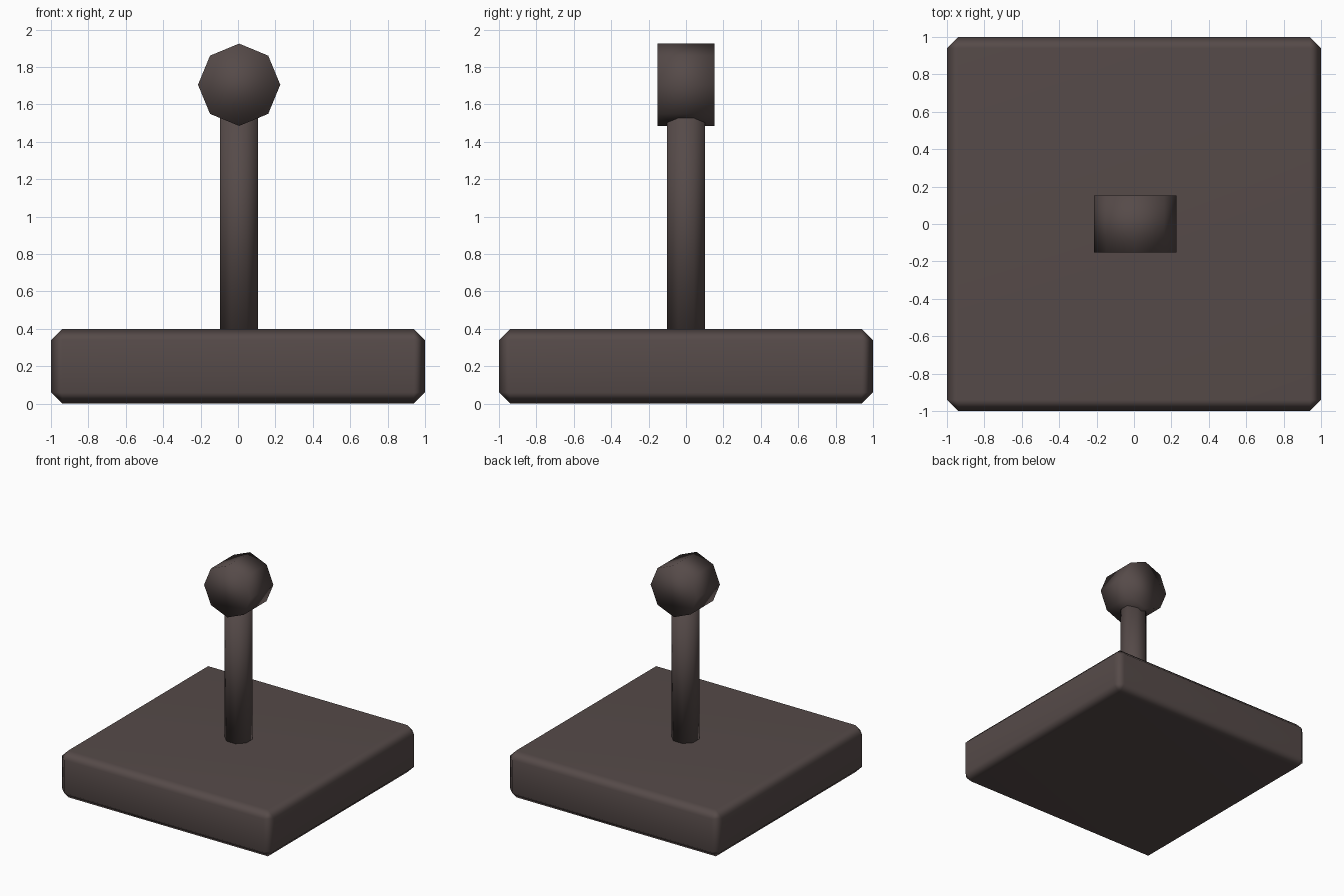
import bpy, math

if "Cube" in bpy.data.objects:
    bpy.data.objects.remove(bpy.data.objects["Cube"])

mat = bpy.data.materials.new("dark brown grey")
mat.diffuse_color = (0.092, 0.069, 0.066, 1.0)
mat.use_nodes = True
mat.node_tree.nodes["Principled BSDF"].inputs["Base Color"].default_value = mat.diffuse_color


def finish(obj, name):
    obj.name = name
    obj.data.materials.append(mat)
    for p in obj.data.polygons:
        p.use_smooth = True
    return obj


def octagon_rod(name, radius, depth, location, rotation):
    bpy.ops.mesh.primitive_cylinder_add(vertices=8, radius=radius, depth=depth,
                                        location=location, rotation=rotation)
    return finish(bpy.context.object, name)


# Square base slab with chamfered edges and soft shading
bpy.ops.mesh.primitive_cube_add(size=1, location=(0, 0, 0.2))
base = bpy.context.object
base.scale = (2, 2, 0.4)
bpy.ops.object.transform_apply(location=False, rotation=False, scale=True)
finish(base, "base")
bevel = base.modifiers.new("chamfer", 'BEVEL')
bevel.width = 0.06
bevel.segments = 1
base.modifiers.new("soft edges", 'WEIGHTED_NORMAL')

# Upright eight-sided shaft, flat sides facing front and right
octagon_rod("lever_shaft", 0.102 / math.cos(math.pi / 8), 1.22,
            (0.005, 0, 0.99), (0, 0, math.pi / 8))

# Eight-sided knob lying front to back, with a corner pointing up
octagon_rod("lever_knob", 0.22, 0.305, (0.006, 0.001, 1.705), (math.pi / 2, 0, 0))
